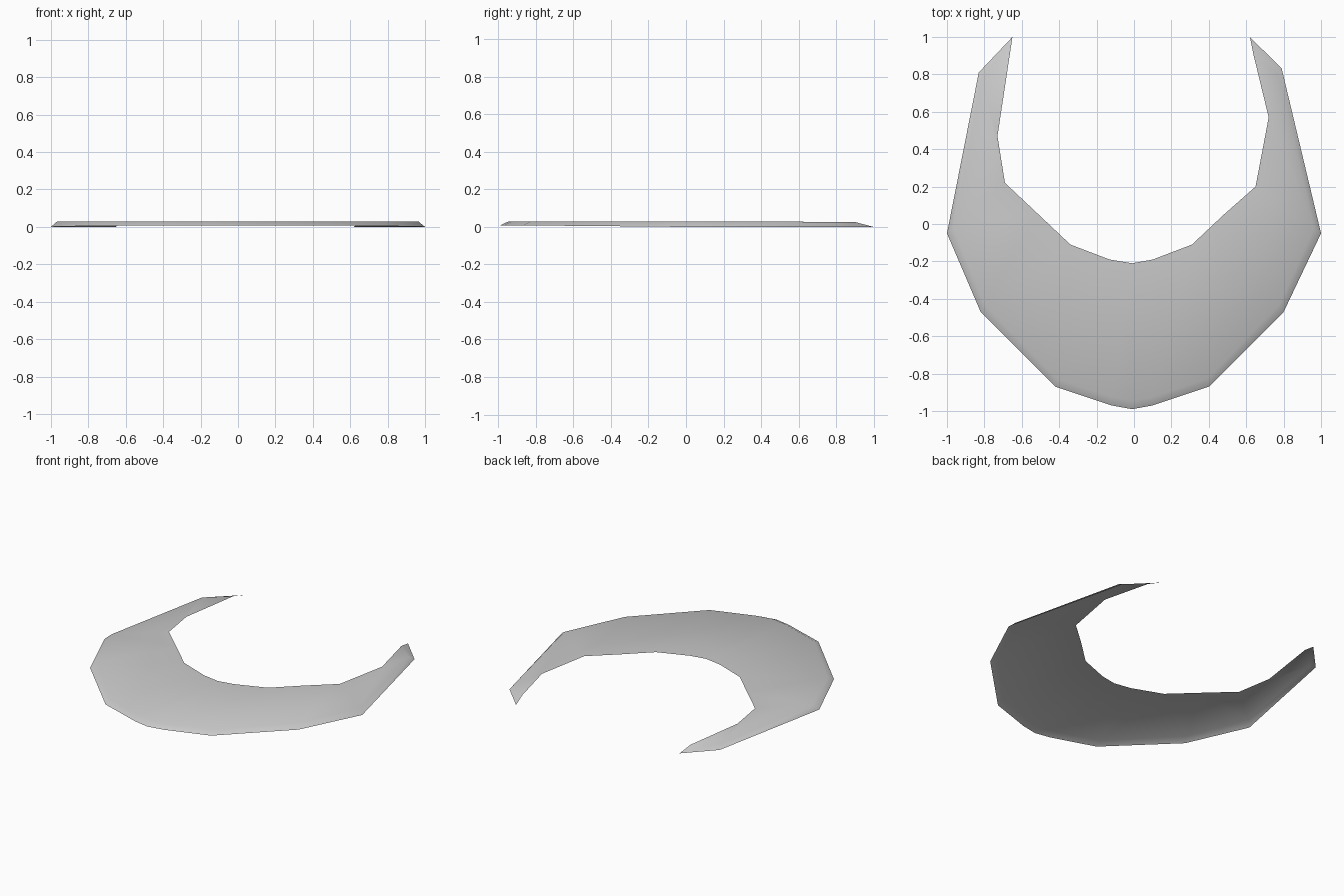
import bpy
import bmesh
from mathutils import Vector

default_cube = bpy.data.objects.get("Cube")
if default_cube:
    bpy.data.objects.remove(default_cube, do_unlink=True)

# Matching outer and inner rim points, from one tip around the front to the other
OUTER_RIM = [(-.65, 1), (-.83, .81), (-1, -.05), (-.82, -.47), (-.42, -.87),
             (-.12, -.97), (-.01, -.99), (.1, -.97), (.4, -.87), (.8, -.47),
             (1, -.05), (.79, .83), (.62, 1)]
INNER_RIM = [(-.665, .9), (-.73, .47), (-.69, .22), (-.52, .06), (-.34, -.11),
             (-.13, -.19), (-.01, -.21), (.1, -.19), (.31, -.11), (.48, .05),
             (.65, .2), (.72, .57), (.64, .9)]
HEIGHT = .03
BEVEL = .045


def plain_material(name, colour):
    material = bpy.data.materials.new(name)
    material.use_nodes = True
    material.diffuse_color = colour
    shader = next(n for n in material.node_tree.nodes if n.type == "BSDF_PRINCIPLED")
    shader.inputs["Base Color"].default_value = colour
    return material


def rim_height(y):
    """The lower rim lifts slightly toward the front."""
    return .008 * min(1, max(0, -y / .8))


def top_height(y):
    """The top drops slightly toward the tips."""
    return HEIGHT - .004 * max(0, y)


# Crescent sheet: a sloping outer border and a flat top
bm = bmesh.new()
rows = []
last = len(OUTER_RIM) - 1
for i, (outer, inner) in enumerate(zip(OUTER_RIM, INNER_RIM)):
    outer, inner = Vector(outer), Vector(inner)
    across = inner - outer
    is_tip = i in (0, last)
    shoulder = inner if is_tip else outer + across.normalized() * BEVEL
    row = [bm.verts.new((*outer, rim_height(outer.y))),
           bm.verts.new((*shoulder, top_height(shoulder.y)))]
    row.append(row[-1] if is_tip else bm.verts.new((*inner, top_height(inner.y))))
    rows.append(row)

for row, following in zip(rows, rows[1:]):
    for k in range(len(row) - 1):
        corners = [row[k], following[k], following[k + 1], row[k + 1]]
        bm.faces.new(list(dict.fromkeys(corners)))

# Close the narrow inner slivers that run out to the sharp tips
for row, following in ((rows[0], rows[1]), (rows[last], rows[last - 1])):
    tip_edge = bm.edges.get((row[0], row[1]))
    tip_edge.smooth = True

bm.normal_update()
bmesh.ops.reverse_faces(bm, faces=[f for f in bm.faces if f.normal.z < 0])
for face in bm.faces:
    face.smooth = True

mesh = bpy.data.meshes.new("crescent_plate")
bm.to_mesh(mesh)
bm.free()
mesh.materials.append(plain_material("light_grey", (.6, .6, .6, 1)))
crescent_plate = bpy.data.objects.new("crescent_plate", mesh)
bpy.context.collection.objects.link(crescent_plate)
